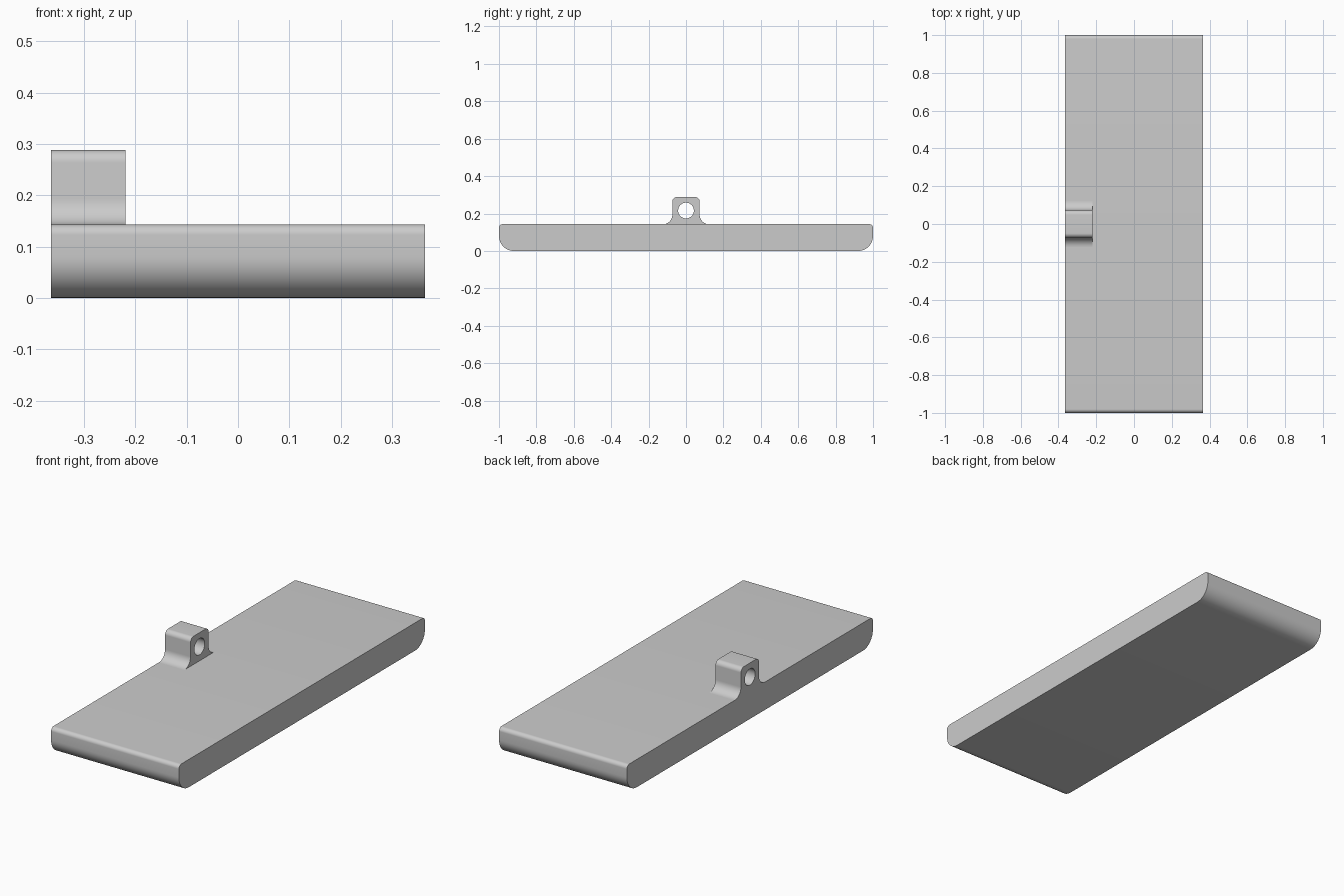
import bpy, bmesh, math
from mathutils import Vector

cube = bpy.data.objects.get("Cube")
if cube:
    bpy.data.objects.remove(cube, do_unlink=True)

HALF_WIDTH = 0.364
PLATE_TOP = 0.143

grey = bpy.data.materials.new("light_grey")
grey.use_nodes = True
COLOUR = (0.6, 0.6, 0.6, 1)
grey.diffuse_color = COLOUR
grey.node_tree.nodes["Principled BSDF"].inputs["Base Color"].default_value = COLOUR


def rounded(corners, steps=12):
    """Closed (y, z) outline from right-angled corners (y, z, radius)."""
    points = []
    for i, (y, z, r) in enumerate(corners):
        p = Vector((y, z))
        if r == 0:
            arc = [p]
        else:
            d1 = (Vector(corners[i - 1][:2]) - p).normalized()
            d2 = (Vector(corners[(i + 1) % len(corners)][:2]) - p).normalized()
            arc = []
            for s in range(steps + 1):
                t = math.pi / 2 * s / steps
                arc.append(p + r * (d1 * (1 - math.sin(t)) + d2 * (1 - math.cos(t))))
        points += [q for q in arc if not points or (q - points[-1]).length > 1e-5]
    if (points[0] - points[-1]).length < 1e-5:
        points.pop()
    return points


def circle(y, z, r, steps=40):
    return [Vector((y + r * math.cos(2 * math.pi * i / steps),
                    z + r * math.sin(2 * math.pi * i / steps))) for i in range(steps)]


def extrude(name, outlines, x0, x1):
    """Solid between x0 and x1; outlines after the first are holes."""
    bm = bmesh.new()
    caps = ([], [])
    for outline in outlines:
        n = len(outline)
        rings = [[bm.verts.new((x, p.x, p.y)) for p in outline] for x in (x0, x1)]
        for ring, cap in zip(rings, caps):
            cap += [bm.edges.new((ring[i], ring[(i + 1) % n])) for i in range(n)]
        a, b = rings
        for i in range(n):
            j = (i + 1) % n
            bm.faces.new((a[i], a[j], b[j], b[i]))
    for cap, side in zip(caps, (-1, 1)):
        bmesh.ops.triangle_fill(bm, use_beauty=True, use_dissolve=False,
                                edges=cap, normal=(side, 0, 0))
    bmesh.ops.recalc_face_normals(bm, faces=bm.faces[:])
    mesh = bpy.data.meshes.new(name)
    bm.to_mesh(mesh)
    bm.free()
    mesh.materials.append(grey)
    obj = bpy.data.objects.new(name, mesh)
    bpy.context.collection.objects.link(obj)
    bpy.ops.object.select_all(action='DESELECT')
    obj.select_set(True)
    bpy.context.view_layer.objects.active = obj
    bpy.ops.object.shade_smooth_by_angle(angle=math.radians(30))
    return obj


# Long plate: large rounding below, small rounding above
plate = rounded([(-1, 0, 0.08), (1, 0, 0.08),
                 (1, PLATE_TOP, 0.02), (-1, PLATE_TOP, 0.02)])
extrude("plate", [plate], -HALF_WIDTH, HALF_WIDTH)

# Mounting lug: filleted foot, rounded top and a through hole
W, FOOT, TOP = 0.073, 0.05, 0.288
lug = rounded([(-W - FOOT, PLATE_TOP, 0), (-W, PLATE_TOP, FOOT), (-W, TOP, 0.024),
               (W, TOP, 0.024), (W, PLATE_TOP, FOOT), (W + FOOT, PLATE_TOP, 0)])
hole = circle(0, 0.216, 0.042)
extrude("mounting_lug", [lug, hole], -HALF_WIDTH, -0.219)
